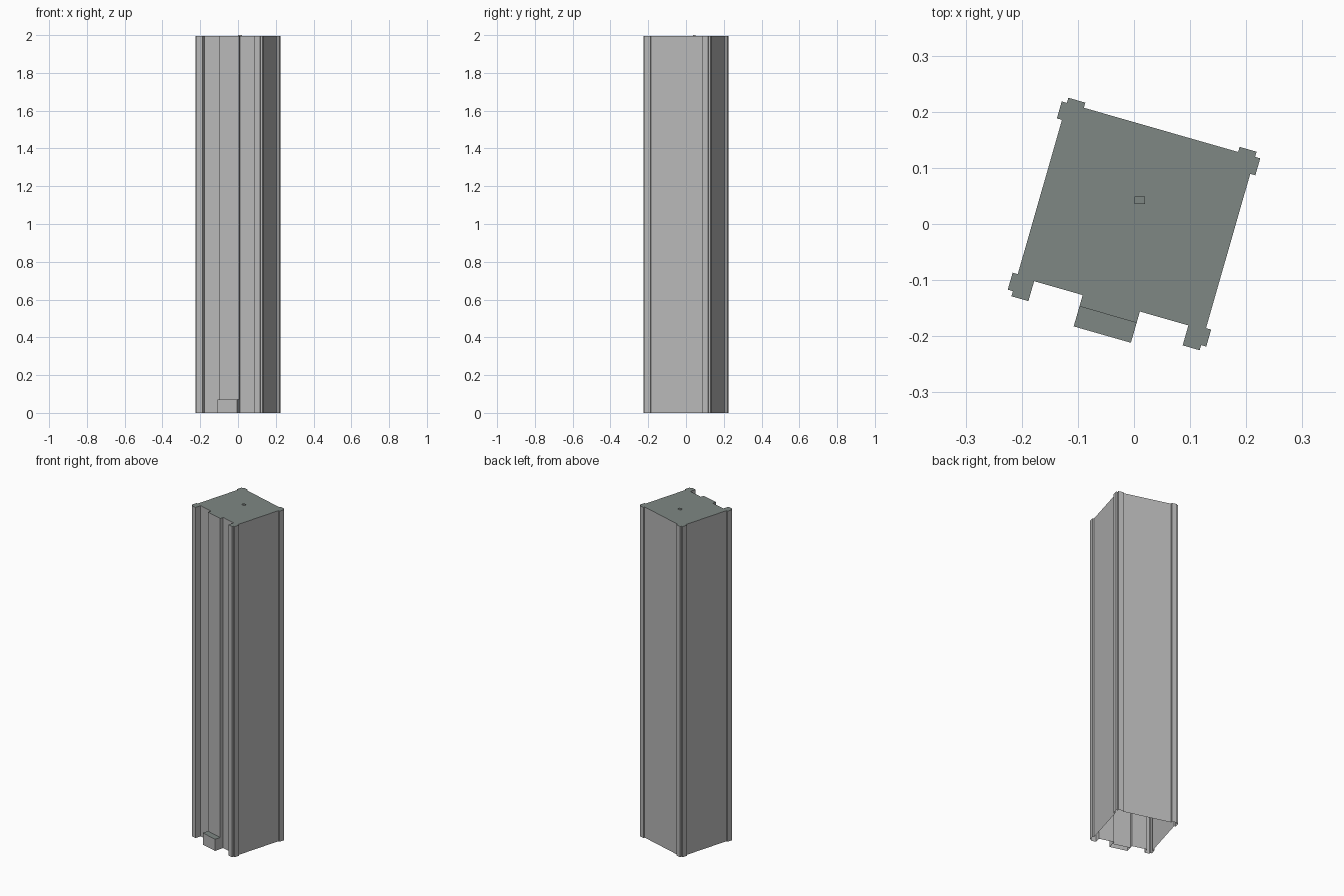
import bpy
import bmesh
from math import radians

cube = bpy.data.objects.get("Cube")
if cube:
    bpy.data.objects.remove(cube, do_unlink=True)


def material(name, rgb):
    mat = bpy.data.materials.new(name)
    mat.use_nodes = True
    color = (*rgb, 1.0)
    mat.diffuse_color = color
    bsdf = next(n for n in mat.node_tree.nodes if n.type == "BSDF_PRINCIPLED")
    bsdf.inputs["Base Color"].default_value = color
    return mat


wall_grey = material("wall light grey", (0.48, 0.48, 0.48))
roof_grey = material("roof green grey", (0.21, 0.245, 0.23))


def open_prism(name, profile, z0, z1, turn):
    """Extrude a counter-clockwise plan into walls and a roof, open below."""
    bm = bmesh.new()
    low = [bm.verts.new((x, y, z0)) for x, y in profile]
    high = [bm.verts.new((x, y, z1)) for x, y in profile]
    n = len(profile)
    for i in range(n):
        j = (i + 1) % n
        bm.faces.new((low[i], low[j], high[j], high[i]))
    bm.faces.new(high).material_index = 1
    mesh = bpy.data.meshes.new(name)
    bm.to_mesh(mesh)
    bm.free()
    mesh.materials.append(wall_grey)
    mesh.materials.append(roof_grey)
    obj = bpy.data.objects.new(name, mesh)
    obj.rotation_euler.z = turn
    bpy.context.collection.objects.link(obj)
    return obj


def rectangle(x0, x1, y0, y1):
    return [(x0, y0), (x1, y0), (x1, y1), (x0, y1)]


TURN = radians(-16)
WALL, POST, INNER = 0.1745, 0.184, 0.143      # wall plane, post face, post edge
RECESS, PANEL, HALF = -0.147, -0.168, 0.053   # front wall, front panel

# Right half of the plan, from the front panel round to the back post
half = [
    (HALF, PANEL), (HALF, RECESS), (INNER, RECESS),
    (INNER, -POST), (WALL, -POST), (WALL, -WALL), (POST, -WALL),
    (POST, -INNER), (WALL, -INNER), (WALL, INNER), (POST, INNER),
    (POST, WALL), (WALL, WALL), (WALL, POST), (INNER, POST), (INNER, WALL),
]
plan = half + [(-x, y) for x, y in reversed(half)]
open_prism("tower_shell", plan, 0, 1.995, TURN)

# Entrance step at the foot of the front panel
open_prism("entrance_step", rectangle(-HALF, HALF, -0.205, PANEL), 0, 0.07, TURN)

# Small unit on the roof, square to the axes
open_prism("roof_unit", rectangle(0.001, 0.02, 0.036, 0.049), 1.995, 2.0, 0)
